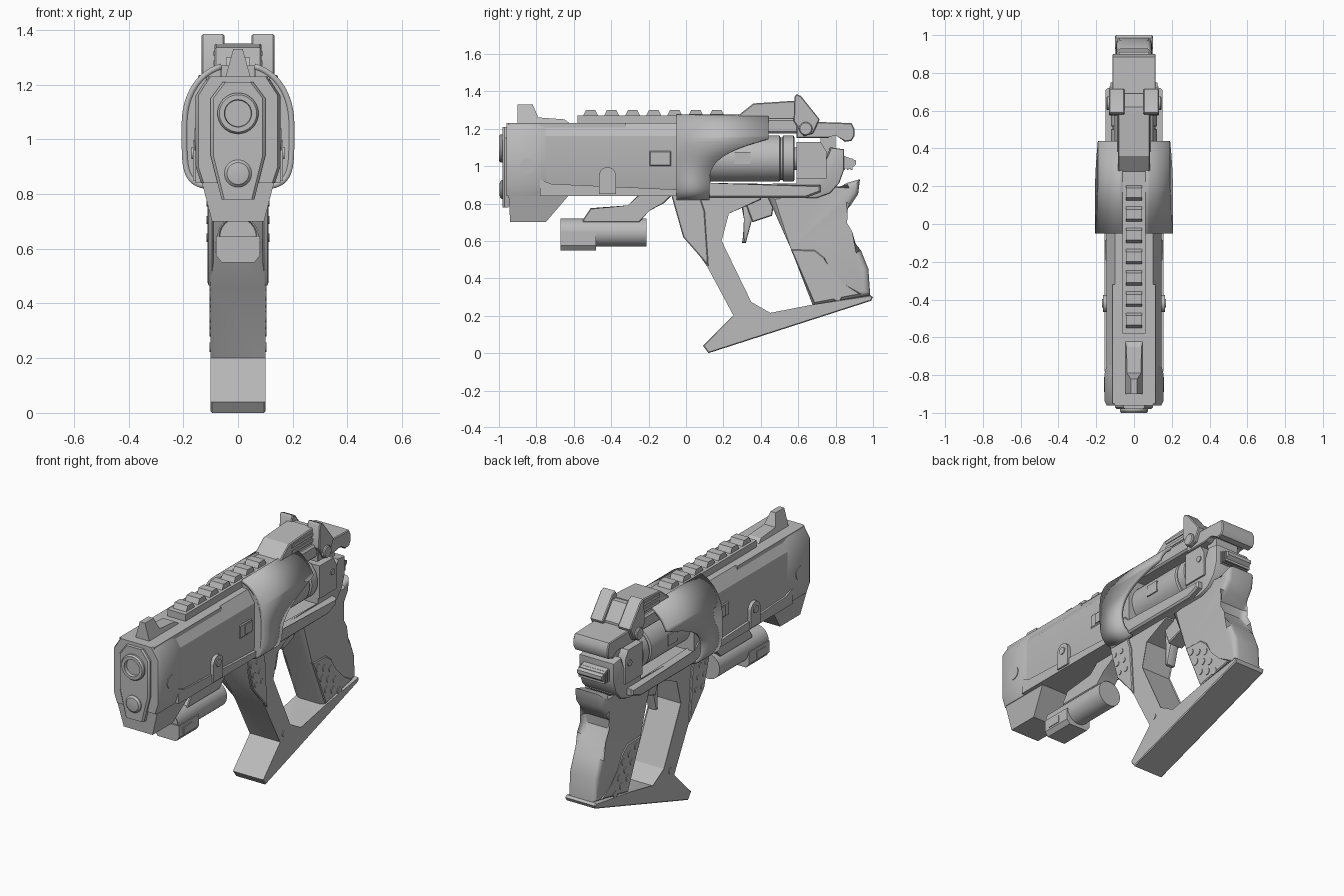
import bpy, bmesh
from math import sin, cos, pi, radians

cube = bpy.data.objects.get("Cube")
if cube:
    bpy.data.objects.remove(cube, do_unlink=True)

# Shared heights, widths and stations along the body
HULL_BOTTOM, HULL_TOP, HULL_HALF = .84, 1.23, .145
NOSE, COLLAR_BACK, SHELL_FRONT, SHELL_BACK = -.95, -.75, -.05, .44
DRUM_AXIS, DRUM_RADIUS, BLOCK_FRONT, BLOCK_BACK = 1.04, .123, .59, .75
LIGHT_AXIS, LIGHT_RADIUS, LIGHT_FRONT, LIGHT_BACK = .645, .075, -.67, -.21
REAR_HALF, GRIP_HALF, LIP = .115, .1, .01

grey = bpy.data.materials.new("plain_grey")
grey.use_nodes = True
grey.diffuse_color = (.5, .5, .5, 1)
grey.node_tree.nodes["Principled BSDF"].inputs["Base Color"].default_value = grey.diffuse_color


def finish(name, bm):
    bmesh.ops.recalc_face_normals(bm, faces=bm.faces)
    mesh = bpy.data.meshes.new(name)
    bm.to_mesh(mesh)
    bm.free()
    mesh.materials.append(grey)
    mesh.shade_smooth()
    mesh.set_sharp_from_angle(angle=radians(32))
    part = bpy.data.objects.new(name, mesh)
    bpy.context.scene.collection.objects.link(part)
    return part


def loft(name, solids, bevel=0, segments=1):
    """Each solid is a list of rings, bridged in order and capped."""
    bm = bmesh.new()
    rims = []
    for rings in solids:
        loops = [[bm.verts.new(point) for point in ring] for ring in rings]
        for a, b in zip(loops, loops[1:]):
            for i in range(len(a)):
                bm.faces.new((a[i - 1], a[i], b[i], b[i - 1]))
        for cap in (loops[0], loops[-1]):
            rims += bm.faces.new(cap).edges
    if bevel:
        bmesh.ops.bevel(bm, geom=rims, offset=bevel, segments=segments,
                        profile=.5, affect='EDGES', clamp_overlap=True)
    return finish(name, bm)


def slab(name, profile, half, bevel=0, segments=1, taper=0):
    """Side profile (y, z) spread evenly about the middle plane, narrowing upward by taper."""
    base = min(z for y, z in profile)
    rings = [[(side * (half - taper * (z - base)), y, z) for y, z in profile] for side in (-1, 1)]
    return loft(name, [rings], bevel, segments)


def pair(name, profiles, inner, outer, bevel=0):
    """Side profiles (y, z) placed between two distances on both sides."""
    return loft(name, [[[(side * x, y, z) for y, z in profile] for x in (inner, outer)]
                       for side in (-1, 1) for profile in profiles], bevel)


def along(name, stations):
    """Mirrored half sections (x, z) placed at each y."""
    return loft(name, [[[(x, y, z) for x, z in half + [(-x, z) for x, z in reversed(half)]]
                        for y, half in stations]])


def disc(y, z, radius, sides=20):
    turns = [2 * pi * i / sides for i in range(sides)]
    return [(y + radius * cos(turn), z + radius * sin(turn)) for turn in turns]


def lathe(name, axis, profile):
    """Turned part along y from (y, radius) steps."""
    return loft(name, [[[(x, y, z) for x, z in disc(0, axis, radius, 40)] for y, radius in profile]])


def rect(front, back, low, high):
    return [(front, low), (back, low), (back, high), (front, high)]


# Main hull with its front collar, chin and nose plate
hull = [(.1, HULL_TOP), (HULL_HALF, 1.16), (HULL_HALF, .9), (.125, HULL_BOTTOM)]
collar = [(x + LIP, z) for x, z in hull]
plate = [(.055, 1.21), (.1, 1.15), (.1, .94), (.06, .78)]
along("main_hull", [(NOSE, hull), (.13, hull)])
along("front_collar", [(NOSE - LIP, hull), (NOSE + LIP, collar), (-.79, collar), (COLLAR_BACK, hull)])
slab("front_chin", [(NOSE, .87), (NOSE + LIP, .7), (COLLAR_BACK, .7), (-.63, HULL_BOTTOM), (-.63, .87)],
     half=.095, taper=-.26)
along("nose_plate", [(-.98, [(x - LIP, z) for x, z in plate]), (-.97, plate), (NOSE, plate)])
lathe("barrel", 1.095, [(NOSE, .075), (-.99, .075), (-1, .068), (-1, .05), (NOSE, .045)])
lathe("lower_barrel", .875, [(NOSE, .05), (-.985, .05), (-.995, .04), (-.998, .02)])

# Raised side panels and fittings
pair("lower_side_rail", [[(-.78, HULL_BOTTOM), (SHELL_FRONT, HULL_BOTTOM), (SHELL_FRONT, .875),
                          (-.72, .905), (-.78, .93)]], inner=.1, outer=.155)
pair("upper_side_panel", [[(NOSE, 1.155), (-.4, 1.155), (-.32, 1.19), (-.32, HULL_TOP),
                           (NOSE, HULL_TOP)]], inner=.06, outer=.115)
lug_y, lug_z, lug_radius = -.42, .95, .045
pair("side_lug", [disc(lug_y, lug_z, lug_radius),
                  rect(lug_y - lug_radius, lug_y + lug_radius, .85, lug_z)], inner=.12, outer=.165)
pair("lug_screw", [disc(lug_y, lug_z, lug_radius / 2)], inner=.16, outer=.17)
pair("collar_screw", [disc(-.85, 1, .04)], inner=.15, outer=.159)
pair("side_port", [rect(-.195, -.08, 1, 1.08)], inner=.14, outer=.15, bevel=LIP / 2)
pair("side_port_door", [rect(-.15, -.085, 1.01, 1.07)], inner=.145, outer=.155)

# Front sight and toothed rail
slab("front_sight", [(-.9, 1.22), (-.9, 1.33), (-.82, 1.33), (-.79, 1.26), (-.65, 1.25), (-.61, 1.22)],
     half=.048, taper=.28)
slab("rail_base", rect(-.58, .3, 1.22, 1.27), half=.06)
for i in range(7):
    middle = -.51 + i * .1125
    slab("rail_tooth", [(middle - .04, 1.27), (middle - .025, 1.3), (middle + .025, 1.3),
                        (middle + .04, 1.27)], half=.043)


# Wrapped side shells: a squarish oval section with a swept rear edge
def shell_point(angle):
    rise = sin(radians(angle))
    power = 2.2 if rise > 0 else 5
    return .196 * (1 - abs(rise) ** power) ** (1 / power), 1.05 + .225 * rise


def shell_back(z):
    if z > 1.14:
        return SHELL_BACK
    return .125 + .3 * max(0, (z - .9) / .24) ** 3


outline = [shell_point(angle) for angle in range(-80, 76, 5)]
bm = bmesh.new()
for side in (-1, 1):
    rows = [[bm.verts.new((side * x, y, z)) for y in (SHELL_FRONT, shell_back(z))] for x, z in outline]
    for a, b in zip(rows, rows[1:]):
        bm.faces.new(a + b[::-1])
shell = finish("side_shells", bm)
thickness = shell.modifiers.new("thickness", 'SOLIDIFY')
thickness.thickness = .02
thickness.offset = 0
loft("shell_front_wall", [[[(side * x, y, z) for x, z in outline]
                           for y in (SHELL_FRONT, SHELL_FRONT + .03)] for side in (-1, 1)])
pair("shell_lower_band", [[(SHELL_FRONT, .83), (.64, .83), (.72, .86), (.72, .9), (.12, .9),
                           (.1, .95), (SHELL_FRONT, .95)]], inner=.1, outer=.15, bevel=LIP)

# Drum in the side opening
groove = DRUM_RADIUS - LIP
lathe("drum", DRUM_AXIS, [(.08, groove), (.13, DRUM_RADIUS), (.5, DRUM_RADIUS), (.505, groove), (.515, groove),
                          (.52, DRUM_RADIUS), (.575, DRUM_RADIUS), (.58, groove)])
lathe("drum_axle", DRUM_AXIS, [(.57, .06), (.62, .06)])
pair("drum_port", [rect(.26, .345, 1.01, 1.075)], inner=.11, outer=.126)

# Rear frame, block and hammer
slab("lower_frame", [(0, .83), (.7, .83), (.77, .855), (.82, .91), (.845, .98), (.845, 1.09), (.77, 1.1),
                     (.7, .9), (0, .9)], half=REAR_HALF, bevel=LIP, segments=2)
block = [(BLOCK_FRONT, .9), (BLOCK_BACK, .9), (BLOCK_BACK, 1.08), (.72, 1.13), (BLOCK_FRONT, 1.13)]
slab("rear_block", block, half=REAR_HALF)
pair("rear_side_plate", [[(y, max(z, .935)) for y, z in block]], inner=.11, outer=.125)
pair("rear_bolt", [disc(.71, 1.05, .018)], inner=.12, outer=.131)
slab("rear_core", rect(.72, .8, .88, 1.22), half=.075)
slab("hammer", [(.8, .99), (.88, .985), (.91, 1.01), (.91, 1.03), (.83, 1.06), (.8, 1.06)], half=.08)
for i in range(4):
    ridge = .82 + i * .02
    slab("hammer_ridge", rect(ridge, ridge + LIP, .98, 1.058 - i * .006), half=.086)

# Upper frame and rear hook
slab("upper_frame", rect(.05, .62, 1.175, 1.255), half=.105, bevel=LIP)
slab("rear_hook", [(BLOCK_FRONT, 1.15), (.76, 1.15), (.78, 1.165), (.81, 1.165), (.85, 1.13), (.885, 1.135),
                   (.9, 1.16), (.9, 1.2), (.885, HULL_TOP), (BLOCK_FRONT, 1.24)], half=REAR_HALF, bevel=LIP / 2)

# Rear sight
slab("rear_sight_base", [(.24, 1.24), (.36, 1.335), (BLOCK_FRONT, 1.35), (BLOCK_FRONT, 1.24)],
     half=.085, bevel=LIP / 2)
pair("sight_slots", [rect(.38, .58, z, z + .018) for z in (1.27, 1.305)], inner=.08, outer=.09)
pair("rear_sight_ears", [[(.575, 1.24), (.58, 1.37), (.59, 1.385), (.615, 1.375), (.715, 1.25), (.68, 1.175),
                          (.63, 1.16)]], inner=.05, outer=.133, bevel=LIP / 2)
slab("sight_bridge", [(.58, 1.22), (.58, 1.345), (.62, 1.345), (.69, 1.25), (.69, 1.22)], half=.06)
pair("sight_pivot", [disc(.64, 1.2, .036)], inner=.12, outer=.146, bevel=LIP / 2)

# Under-barrel light and mount
slab("light_mount", [(-.55, .7), (-.55, .715), (-.51, .775), (-.31, .785), (-.25, .85), (-.07, .85),
                     (-.12, .8), (-.2, .765), (-.25, .7)], half=.055, bevel=LIP / 2)
lathe("light_tube", LIGHT_AXIS, [(LIGHT_FRONT + LIP, .05), (LIGHT_FRONT + LIP, .066), (LIGHT_FRONT, .07),
                                 (LIGHT_FRONT, LIGHT_RADIUS), (LIGHT_BACK, LIGHT_RADIUS), (LIGHT_BACK, .068)])
along("light_block", [(y, [(.08, LIGHT_AXIS), (.08, .575), (.06, .55)]) for y in (LIGHT_FRONT, -.48)])
pair("light_button", [rect(-.63, -.55, .585, .625)], inner=LIGHT_RADIUS, outer=.084)

# Front strut, base and dotted plates
slab("strut_and_base", [(-.08, .85), (-.01, .64), (.115, .46), (.26, .2), (.09, .04), (.12, 0), (.99, .28),
                        (1, .3), (.985, .31), (.68, .26), (.45, .21), (.345, .27), (.185, .6),
                        (.225, .75), (.4, .82), (.4, .85)], half=GRIP_HALF, bevel=LIP / 2)
pair("strut_plates", [[(-.08, .85), (-.015, .62), (.12, .465), (.1, .76), (.07, .85)]],
     inner=.09, outer=.112, bevel=LIP / 2)
pair("strut_dots", [disc(-.03 + .055 * column + .02 * row, .77 - .065 * row, .015)
                    for row in range(3) for column in range(2)], inner=.108, outer=.116)
pair("base_pin", [disc(.29, .24, .018)], inner=.096, outer=.104)

# Grip with dotted side panels
slab("grip", [(.43, .85), (.56, .56), (.68, .25), (.985, .31), (.975, .45), (.935, .55), (.865, .63),
              (.83, .69), (.835, .745), (.88, .79), (.92, .85), (.93, .93), (.86, .91), (.78, .86)],
     half=GRIP_HALF - LIP / 2, bevel=.03, segments=4)
pair("grip_panels", [[(.56, .555), (.69, .55), (.74, .51), (.78, .43), (.85, .36), (.94, .315), (.685, .265)]],
     inner=.08, outer=GRIP_HALF, bevel=LIP / 2)
pair("grip_dots", [disc(.61 + .06 * column + .04 * row, .51 - .025 * column - .08 * row, .02)
                   for row in range(3) for column in range(3)], inner=.096, outer=.104)

# Trigger
slab("trigger_block", [(.3, .85), (.355, .7), (.46, .735), (.48, .85)], half=.05, bevel=LIP / 2)
slab("trigger", [(.29, .8), (.32, .72), (.3, .59), (.32, .59), (.36, .74), (.33, .8)],
     half=.03, bevel=LIP, segments=2)
